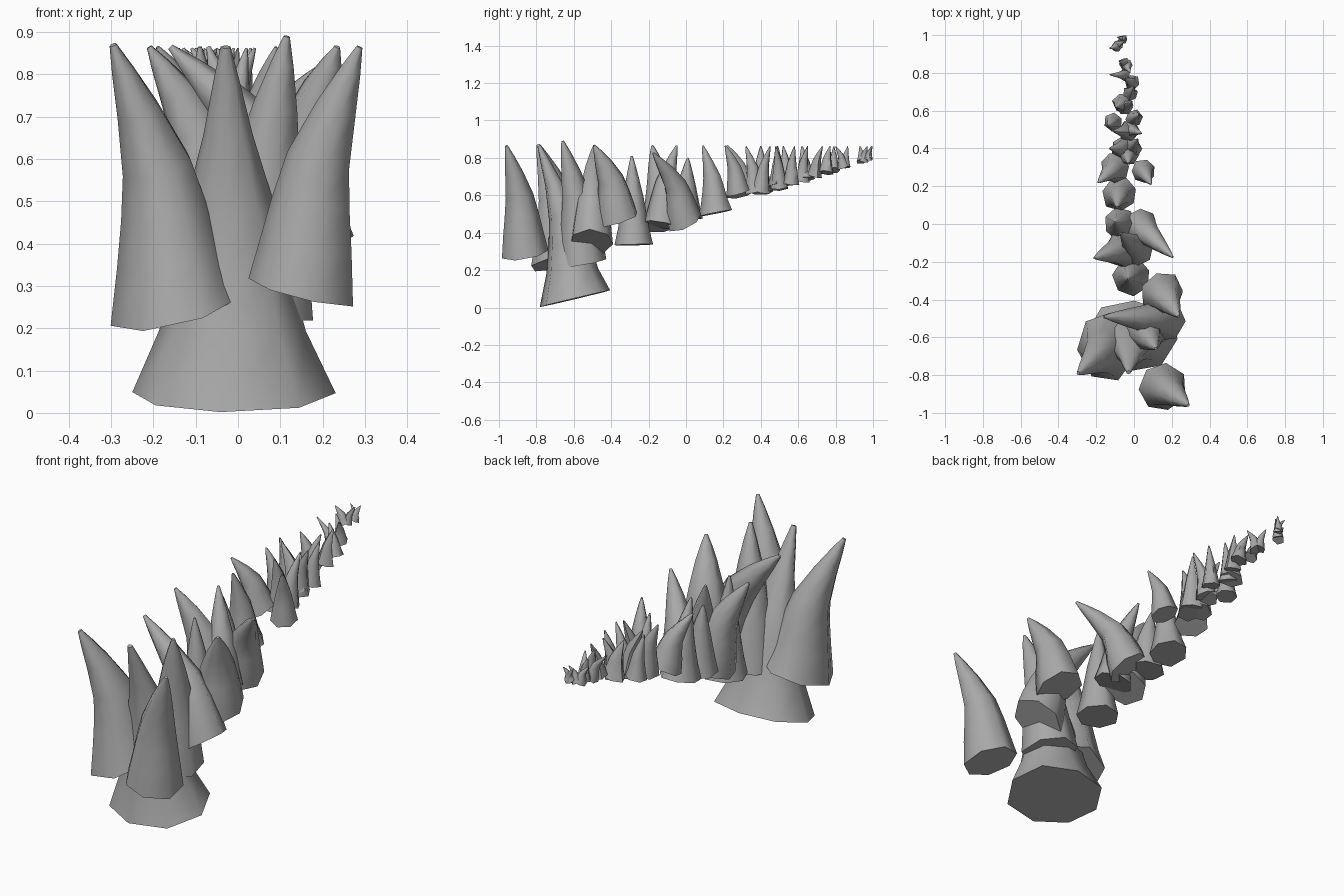
import bpy, bmesh, math, random
from mathutils import Vector

cube = bpy.data.objects.get("Cube")
if cube:
    bpy.data.objects.remove(cube, do_unlink=True)

random.seed(4)
GREY = (0.4, 0.4, 0.4, 1)
mat = bpy.data.materials.new("stone grey")
mat.use_nodes = True
mat.diffuse_color = GREY
mat.node_tree.nodes["Principled BSDF"].inputs["Base Color"].default_value = GREY

# Along a spike: height fraction, sideways fraction, full radius, flared radius
PROFILE = [(0, 0, 1, 1), (.18, .08, .9, .72), (.36, .17, .77, .57),
           (.54, .3, .63, .44), (.75, .6, .42, .24), (.9, .84, .22, .13),
           (1, 1, .06, .05)]


def spike(name, base, tip, r, flare=.4, depth=1.0, sides=7):
    """Tapered horn, upright low down and leaning over towards the tip."""
    base, tip = Vector(base), Vector(tip)
    axis = tip - base
    lean = Vector((axis.x, axis.y, 0))
    rise = Vector((0, 0, axis.z))
    centres = [base + rise * t + lean * s for t, s, _, _ in PROFILE]
    turn = random.uniform(0, math.tau)
    wobble = [random.uniform(.96, 1.1) for _ in range(sides)]
    bm = bmesh.new()
    rings = []
    last = len(PROFILE) - 1
    for k, (t, s, full, flared) in enumerate(PROFILE):
        # the base is square to the whole lean, the rest follows the bend
        n = axis if k == 0 else centres[min(k + 1, last)] - centres[k - 1]
        n = n.normalized()
        u = Vector((1, 0, 0))
        u = (u - n * u.dot(n)).normalized()
        v = n.cross(u) * depth
        rad = r * (full + (flared - full) * flare)
        rings.append([bm.verts.new(
            centres[k] + (u * math.cos(a) + v * math.sin(a)) * rad * wobble[i])
            for i in range(sides) for a in [turn + math.tau * i / sides]])
    for lo, hi in zip(rings, rings[1:]):
        for i in range(sides):
            j = (i + 1) % sides
            bm.faces.new((lo[i], lo[j], hi[j], hi[i]))
    bm.faces.new(rings[-1])
    bm.faces.new(rings[0])
    bmesh.ops.recalc_face_normals(bm, faces=bm.faces)
    me = bpy.data.meshes.new(name)
    bm.to_mesh(me)
    bm.free()
    me.materials.append(mat)
    ob = bpy.data.objects.new(name, me)
    bpy.context.collection.objects.link(ob)
    bpy.ops.object.select_all(action='DESELECT')
    ob.select_set(True)
    bpy.context.view_layer.objects.active = ob
    bpy.ops.object.shade_smooth_by_angle(angle=math.radians(65))


# Large spikes at the front
spike("trunk_spike", (-.02, -.59, .048), (-.03, -.785, .865), .235, 1, .83, 8)
spike("front_left_spike", (.147, -.865, .29), (.287, -.96, .865), .128, .2)
spike("front_right_spike", (-.14, -.65, .25), (-.295, -.79, .87), .155, .5, 1.15)
spike("tall_spike", (.045, -.56, .24), (.115, -.66, .89), .13, .1)
spike("left_rear_spike", (.15, -.365, .47), (.235, -.49, .865), .11, 0)
spike("crossing_spike", (.165, -.505, .35), (-.16, -.49, .865), .12, 0)

# Medium spikes in the middle
spike("middle_spike", (-.015, -.28, .335), (-.03, -.29, .81), .1, .5)
spike("middle_right_spike", (-.05, -.13, .44), (-.21, -.18, .865), .105, .1)
spike("middle_left_spike", (.03, -.01, .46), (.205, -.175, .825), .1, .1)
spike("middle_inner_spike", (.01, -.13, .44), (-.07, -.05, .865), .09, .3)
spike("middle_rear_spike", (-.07, .0, .48), (-.1, .01, .8), .085, .4)
spike("single_spike", (-.075, .16, .505), (-.09, .09, .865), .092, .6)
spike("wide_right_spike", (-.1, .3, .615), (-.19, .22, .865), .08, .3)
spike("wide_left_spike", (.05, .28, .615), (.09, .21, .865), .065, .3)

# Small spikes of the tail: x, y, lean in x, lean in y, radius
TAIL = [(-.03, .37, .0, -.05, .06), (-.06, .4, -.07, .0, .065),
        (-.01, .4, .03, .05, .055), (-.03, .49, -.08, .0, .055),
        (-.02, .5, .06, -.02, .05), (-.11, .54, -.03, -.02, .048),
        (.0, .56, .03, .02, .045), (-.06, .64, -.04, -.02, .054),
        (-.05, .62, .04, .03, .045), (-.02, .69, .02, .04, .04),
        (-.01, .75, -.04, .02, .04), (-.05, .79, -.08, .0, .033),
        (-.04, .84, .02, -.04, .033), (-.05, .85, -.03, .015, .03),
        (-.09, .94, -.04, -.01, .03), (-.08, .95, .03, .02, .025),
        (-.06, .975, .02, .022, .024), (-.055, .98, -.035, .01, .02)]
for k, (x, y, dx, dy, r) in enumerate(TAIL):
    z = .615 + .12 * max(0, y - .38) + .2 * max(0, y - .38) ** 1.2
    spike(f"tail_spike_{k + 1}", (x, y, z), (x + dx, y + dy, .862), r, .5, 1, 6)
